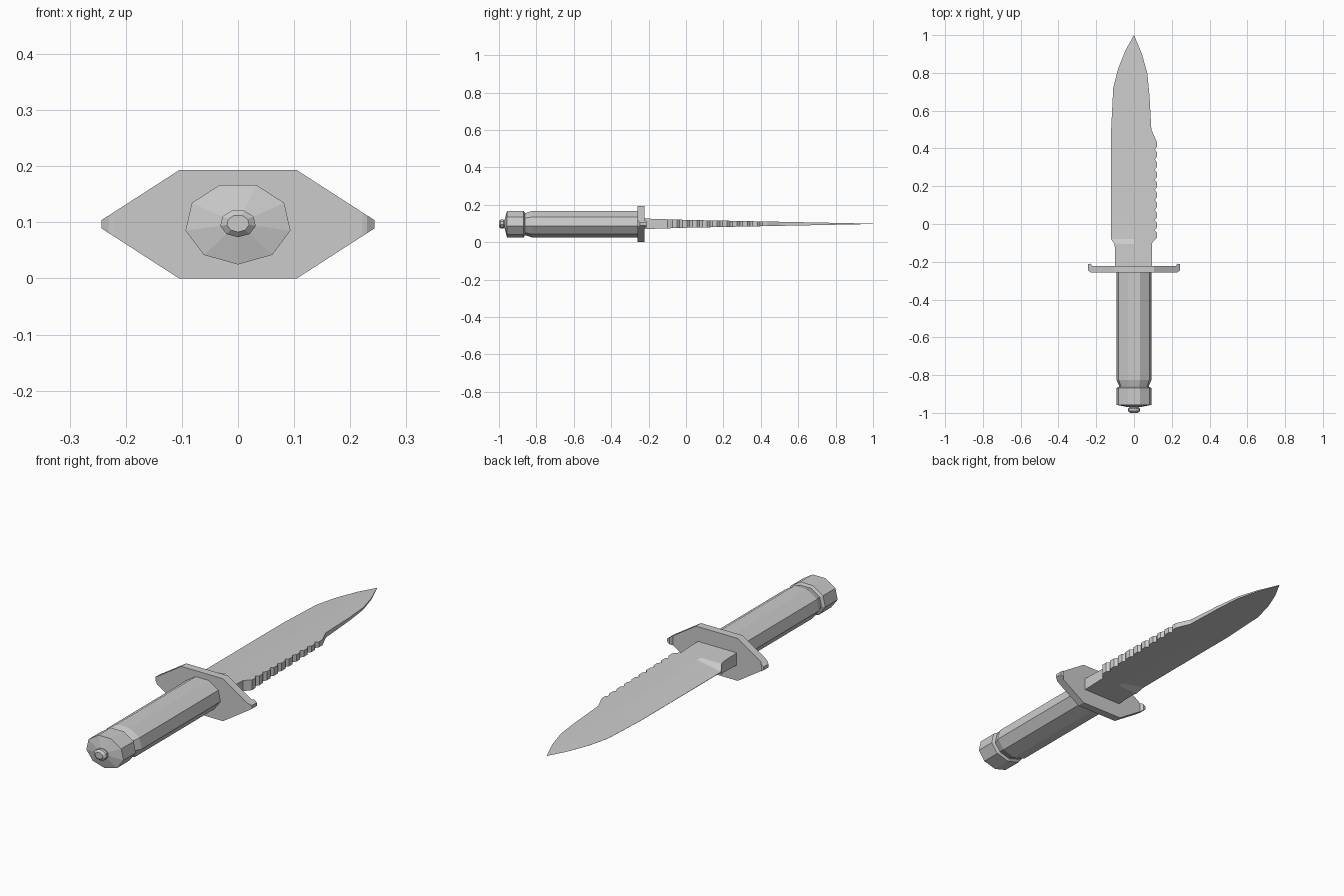
import bpy, bmesh, math

if "Cube" in bpy.data.objects:
    bpy.data.objects.remove(bpy.data.objects["Cube"])

CZ = 0.098  # height of the long axis


def loft(name, sections):
    """Skin a list of equal-length point rings and cap both ends."""
    bm = bmesh.new()
    rings = [[bm.verts.new(p) for p in s] for s in sections]
    n = len(rings[0])
    for a, b in zip(rings, rings[1:]):
        for i in range(n):
            j = (i + 1) % n
            bm.faces.new((a[i], a[j], b[j], b[i]))
    bm.faces.new(rings[0])
    bm.faces.new(rings[-1])
    bmesh.ops.recalc_face_normals(bm, faces=bm.faces)
    me = bpy.data.meshes.new(name)
    bm.to_mesh(me)
    bm.free()
    ob = bpy.data.objects.new(name, me)
    bpy.context.collection.objects.link(ob)
    return ob


def oval(y, rx, n=9):
    """Nine-sided oval ring with one corner pointing down."""
    return [(rx * math.sin(math.tau * i / n), y,
             CZ - 0.77 * rx * math.cos(math.tau * i / n)) for i in range(n)]


def lerp(keys, y):
    for (y0, v0), (y1, v1) in zip(keys, keys[1:]):
        if y <= y1:
            return v0 + (v1 - v0) * (y - y0) / (y1 - y0)
    return keys[-1][1]


# Grip, pommel and end knob
loft("grip", [oval(y, r) for y, r in
              [(-0.24, 0.094), (-0.825, 0.094), (-0.858, 0.08), (-0.875, 0.08)]])
loft("pommel", [oval(y, r) for y, r in
                [(-0.862, 0.082), (-0.868, 0.095), (-0.957, 0.095), (-0.97, 0.03)]])
loft("end_knob", [oval(y, r) for y, r in
                  [(-0.96, 0.025), (-0.972, 0.025), (-0.977, 0.032),
                   (-0.991, 0.032), (-1.0, 0.02)]])

# Cross guard: sections along x, tips hooked towards the blade
half = [(0.105, -0.258, -0.222, 0.0965), (0.222, -0.258, -0.222, 0.021),
        (0.230, -0.256, -0.210, 0.016), (0.243, -0.246, -0.212, 0.0075)]
guard = [(-x, a, b, h) for x, a, b, h in reversed(half)] + half
loft("guard", [[(x, a, 0.0965 - h), (x, b, 0.0965 - h),
                (x, b, 0.0965 + h), (x, a, 0.0965 + h)] for x, a, b, h in guard])

# Blade outline: cutting edge on the left, saw-toothed spine on the right
left = [(-0.23, -0.1), (-0.13, -0.1), (-0.105, -0.105), (-0.08, -0.121),
        (0.5, -0.121), (0.72, -0.11), (0.82, -0.085), (0.92, -0.045), (1.0, -0.0005)]
right = [(-0.23, 0.096), (-0.10, 0.096)]
for i in range(10):
    y = -0.06 + 0.0535 * i
    right += [(y - 0.013, 0.121), (y + 0.013, 0.121), (y + 0.0265, 0.11)]
right = right[:-1] + [(0.50, 0.092), (0.68, 0.082), (0.8, 0.07),
                      (0.9, 0.042), (1.0, 0.0005)]
thick = [(-0.23, 0.0285), (0.0, 0.021), (0.5, 0.011), (1.0, 0.001)]
edge = [(-0.23, 1.0), (-0.105, 1.0), (-0.08, 0.04), (1.0, 0.04)]

rows = []
for y in sorted({round(k[0], 4) for k in left + right}):
    xl, xr, h = lerp(left, y), lerp(right, y), lerp(thick, y)
    e = h * lerp(edge, y)
    rows.append([(xl, y, CZ - e), (0, y, CZ - h), (xr, y, CZ - h),
                 (xr, y, CZ + h), (0, y, CZ + h), (xl, y, CZ + e)])
loft("blade", rows)
